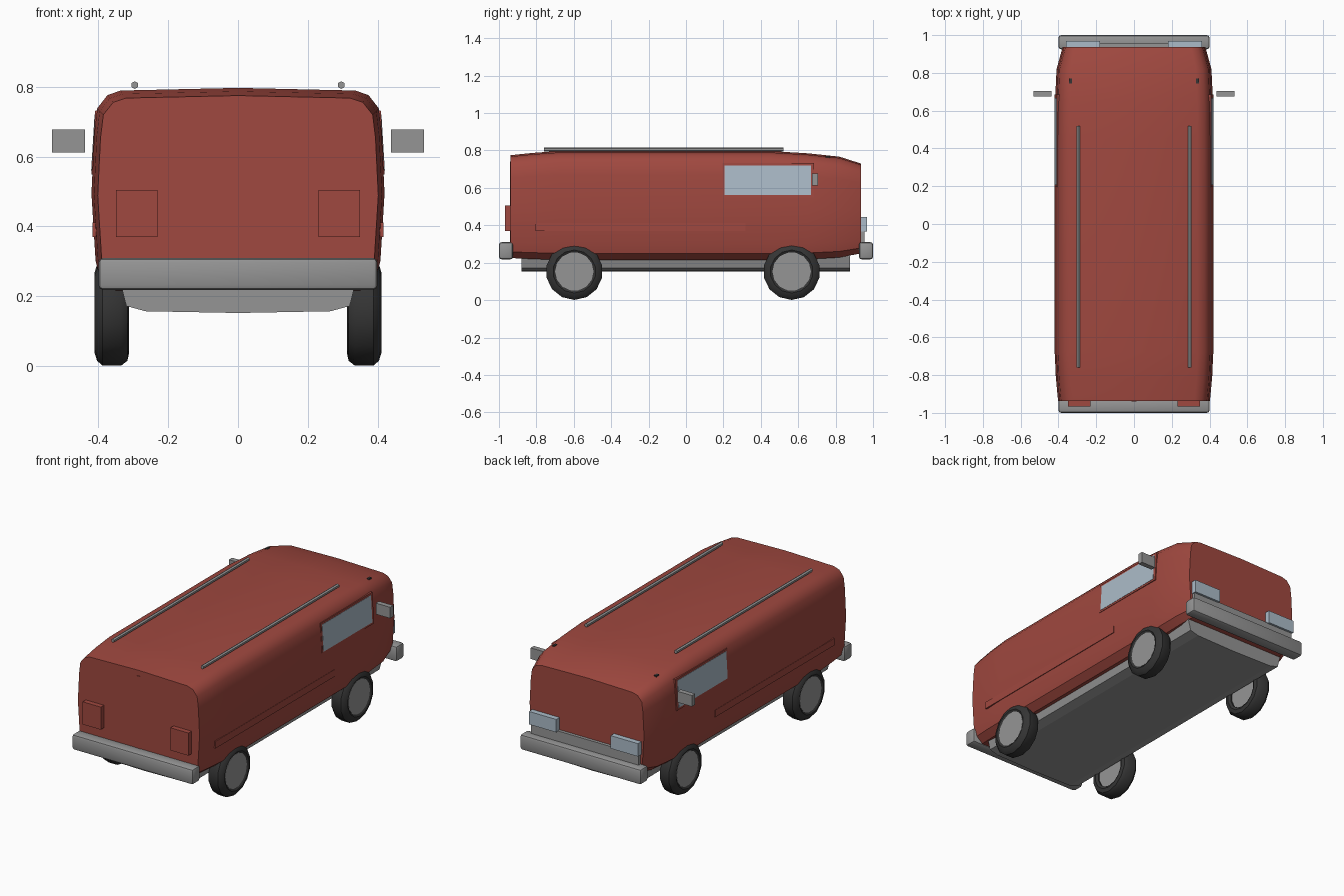
import bpy, bmesh, math
from mathutils import Matrix, Vector

if "Cube" in bpy.data.objects:
    bpy.data.objects.remove(bpy.data.objects["Cube"])


def material(name, rgb):
    m = bpy.data.materials.new(name)
    m.diffuse_color = (*rgb, 1)
    m.use_nodes = True
    m.node_tree.nodes["Principled BSDF"].inputs["Base Color"].default_value = m.diffuse_color
    return m


RED = material("red_paint", (0.35, 0.065, 0.05))
BLACK = material("rubber", (0.035, 0.035, 0.035))
GLASS = material("glass", (0.41, 0.5, 0.58))
GREY = material("dark_grey", (0.3, 0.3, 0.3))


def finish(name, bm, mat=GREY, mirror=False, smooth=None):
    bmesh.ops.recalc_face_normals(bm, faces=bm.faces)
    me = bpy.data.meshes.new(name)
    bm.to_mesh(me)
    bm.free()
    ob = bpy.data.objects.new(name, me)
    bpy.context.collection.objects.link(ob)
    me.materials.append(mat)
    if smooth:
        bpy.ops.object.select_all(action='DESELECT')
        ob.select_set(True)
        bpy.context.view_layer.objects.active = ob
        bpy.ops.object.shade_smooth_by_angle(angle=math.radians(smooth))
    if mirror:
        ob.modifiers.new("mirror", 'MIRROR')
    return ob


def box(name, x, y, z, mat=GREY, mirror=False, bevel=0, tilt=0):
    """Box from (min, max) ranges, tilted about its own y axis."""
    lo, hi = Vector((x[0], y[0], z[0])), Vector((x[1], y[1], z[1]))
    bm = bmesh.new()
    bmesh.ops.create_cube(bm, size=1)
    bm.transform(Matrix.Translation((lo + hi) / 2) @ Matrix.Rotation(tilt, 4, 'Y')
                 @ Matrix.Diagonal((*(hi - lo), 1)))
    if bevel:
        bmesh.ops.bevel(bm, geom=bm.edges[:], offset=bevel, segments=2,
                        profile=0.5, affect='EDGES')
    return finish(name, bm, mat, mirror, 40 if bevel else None)


def loft(name, rings, mat=GREY, smooth=None):
    bm = bmesh.new()
    vs = [[bm.verts.new(p) for p in r] for r in rings]
    n = len(vs[0])
    for a, b in zip(vs, vs[1:]):
        for i in range(n):
            bm.faces.new((a[i], a[(i + 1) % n], b[(i + 1) % n], b[i]))
    bm.faces.new(vs[0])
    bm.faces.new(vs[-1])
    return finish(name, bm, mat, smooth=smooth)


def full(half):
    """Close a half section (starting and ending at x = 0) into a loop."""
    return half + [(-x, z) for x, z in half[-2:0:-1]]


# Body shell: one cross-section scaled along the length
section = full([(0, 0), (.84, 0), (.94, .06), (.972, .15), (1, .48), (.98, .78),
                (.96, .90), (.89, .965), (.8, .987), (0, 1)])
stations = [  # y, half width, bottom, top
    (-.937, .402, .225, .775), (-.82, .413, .22, .787), (-.68, .42, .215, .797),
    (.45, .42, .215, .797), (.65, .418, .218, .785), (.82, .41, .228, .767),
    (.936, .378, .25, .73)]
loft("body_shell", [[(u * w, y, b + v * (t - b)) for u, v in section]
                    for y, w, b, t in stations], RED, 35)

# Chassis pan under the body
pan = full([(0, .152), (.265, .157), (.32, .172), (.335, .23), (.335, .27), (0, .27)])
loft("chassis", [[(x, y, z) for x, z in pan] for y in (-.88, .878)])

# Bumpers
box("front_bumper", (-.4, .4), (-1, -.925), (.218, .31), bevel=.014)
box("rear_bumper", (-.4, .4), (.925, 1), (.218, .31), bevel=.014)

# Details on the -y end
box("door_seam", (-.013, .013), (-.941, -.92), (.3, .742), RED)
box("tail_light", (.23, .35), (-.967, -.92), (.37, .505), RED, True)

# Details on the +y end
box("grille", (-.355, .355), (.88, .955), (.27, .372))
box("headlight", (.18, .36), (.89, .968), (.368, .445), GLASS, True)

# Side details
box("window_frame", (.39, .4145), (.195, .685), (.548, .732), RED, True, tilt=-.06)
box("side_window", (.392, .416), (.207, .668), (.56, .72), GLASS, True, tilt=-.06)
box("side_trim", (.39, .4165), (-.805, .318), (.37, .412), RED, True)
box("wing_mirror", (.438, .533), (.675, .705), (.612, .678), GREY, True)
box("roof_marker", (.328, .343), (.745, .77), (.745, .77), BLACK, True)

# Roof rails
bm = bmesh.new()
bmesh.ops.create_cone(bm, cap_ends=True, segments=6, radius1=.011, radius2=.011, depth=1.28)
bm.transform(Matrix.Translation((.296, -.12, .805)) @ Matrix.Rotation(math.pi / 2, 4, 'X'))
finish("roof_rail", bm, GREY, True)

# Wheels: lathed tyre and a flat hub
tyre = [(.32, .10), (.312, .115), (.317, .138), (.335, .152), (.388, .152),
        (.404, .138), (.411, .115), (.402, .10)]
SEG = 14
for label, cy in (("front", -.597), ("rear", .565)):
    bm = bmesh.new()
    rings = [[bm.verts.new((x, cy + r * math.sin(2 * math.pi * k / SEG),
                            .153 - r * math.cos(2 * math.pi * k / SEG)))
              for x, r in tyre] for k in range(SEG)]
    for k in range(SEG):
        a, b = rings[k], rings[(k + 1) % SEG]
        for i in range(len(tyre)):
            j = (i + 1) % len(tyre)
            bm.faces.new((a[i], a[j], b[j], b[i]))
    finish(label + "_tyre", bm, BLACK, True, 40)
    bm = bmesh.new()
    bmesh.ops.create_cone(bm, cap_ends=True, segments=SEG, radius1=.103, radius2=.103, depth=.075)
    bm.transform(Matrix.Translation((.3675, cy, .153)) @ Matrix.Rotation(math.pi / 2, 4, 'Y'))
    finish(label + "_hub", bm, GREY, True)
